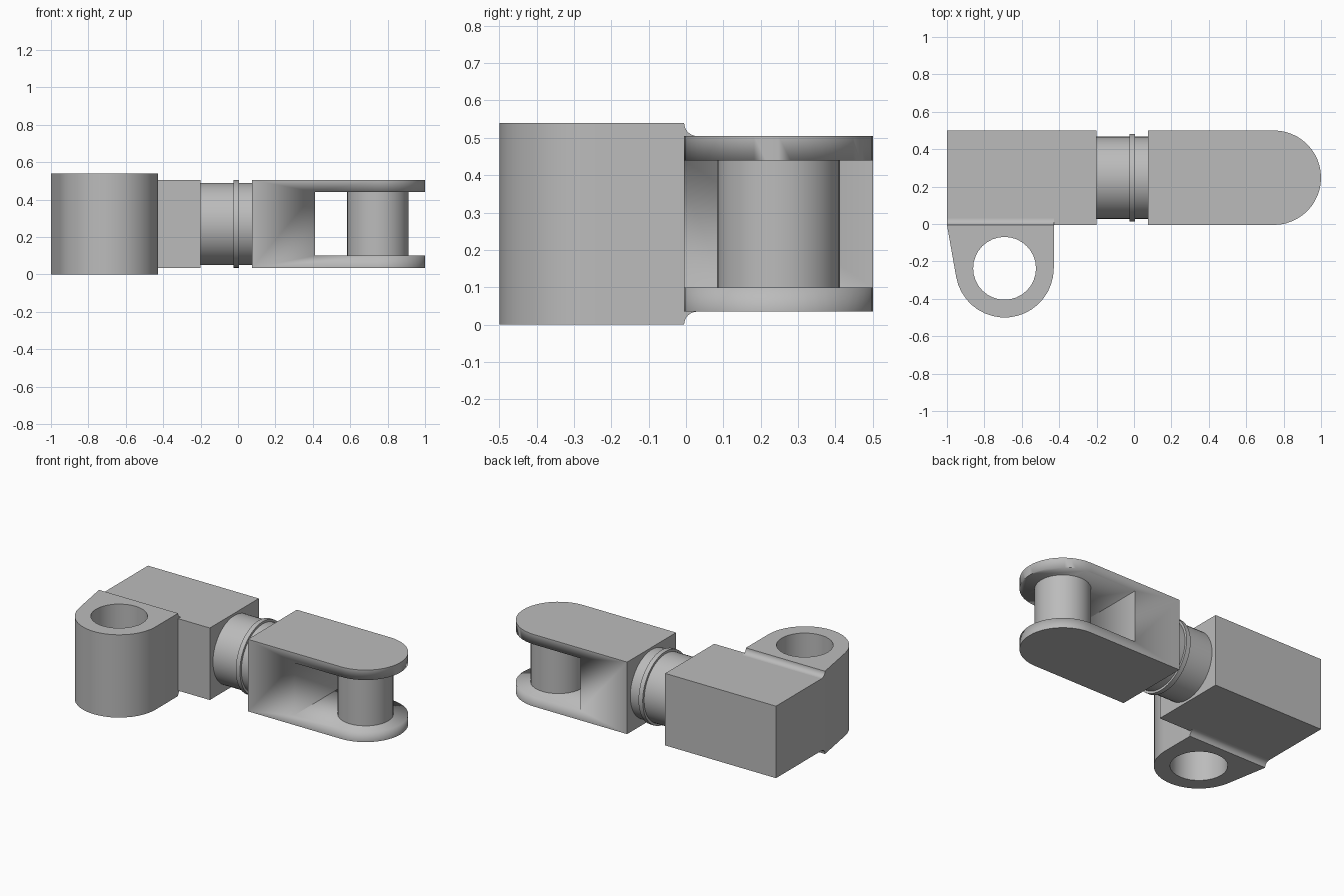
import bpy, bmesh
from math import sin, cos, atan2, acos, hypot, radians, pi
from mathutils import Matrix

if "Cube" in bpy.data.objects:
    bpy.data.objects.remove(bpy.data.objects["Cube"], do_unlink=True)

metal = bpy.data.materials.new("grey metal")
metal.use_nodes = True
grey = (0.5, 0.5, 0.5, 1)
metal.diffuse_color = grey
metal.node_tree.nodes["Principled BSDF"].inputs["Base Color"].default_value = grey

MID_Y, MID_Z = 0.2475, 0.27      # axis of the arm
FRONT, BACK = -0.005, 0.5        # depth of the arm
LOW, HIGH = 0.035, 0.505         # height of the arm
ALONG_X = Matrix(((0, 0, 1), (1, 0, 0), (0, 1, 0))).to_4x4()


def arc(cx, cy, r, start, end, n):
    return [(cx + r * cos(start + (end - start) * i / n),
             cy + r * sin(start + (end - start) * i / n)) for i in range(n + 1)]


def circle(cx, cy, r, n=32):
    return arc(cx, cy, r, 0, 2 * pi, n)[:-1]


def rect(x0, x1, y0, y1):
    return [(x0, y0), (x1, y0), (x1, y1), (x0, y1)]


def prism(name, loops, a, b, turn=None):
    """Extrude an outline, with optional holes, from a to b."""
    bm = bmesh.new()
    edges = []
    for loop in loops:
        vs = [bm.verts.new((p[0], p[1], a)) for p in loop]
        edges += [bm.edges.new((v, vs[i - 1])) for i, v in enumerate(vs)]
    if len(loops) == 1:
        bm.faces.new(vs)
    else:
        bmesh.ops.triangle_fill(bm, edges=edges, use_beauty=True)
    ext = bmesh.ops.extrude_face_region(bm, geom=bm.faces[:])["geom"]
    bmesh.ops.translate(bm, vec=(0, 0, b - a),
                        verts=[v for v in ext if isinstance(v, bmesh.types.BMVert)])
    if turn:
        bm.transform(turn)
    bmesh.ops.recalc_face_normals(bm, faces=bm.faces[:])
    mesh = bpy.data.meshes.new(name)
    bm.to_mesh(mesh)
    bm.free()
    mesh.materials.append(metal)
    ob = bpy.data.objects.new(name, mesh)
    bpy.context.collection.objects.link(ob)
    bpy.ops.object.select_all(action='DESELECT')
    ob.select_set(True)
    bpy.context.view_layer.objects.active = ob
    bpy.ops.object.shade_smooth_by_angle(angle=radians(30))
    return ob


# Square block
prism("block", [rect(-1, -0.2, FRONT, BACK)], LOW, HIGH)

# Bored lug: one slanted side tangent to the round end, one straight side
cx, cy, r = -0.692, -0.237, 0.263
dx, dy = -1 - cx, FRONT - cy
tangent = atan2(dy, dx) + acos(r / hypot(dx, dy))
outline = [(-1, FRONT)] + arc(cx, cy, r, tangent, 2 * pi, 18) + [(cx + r, FRONT)]
prism("lug", [outline, circle(cx, cy, 0.168)], 0, 2 * MID_Z)

# Hollow fillets joining lug and block, above and below
f = 0.035
curve = arc(FRONT + f, 2 * MID_Z, f, pi, 1.5 * pi, 8)
top = curve + [(FRONT + f, HIGH - 0.01), (FRONT, HIGH - 0.01)]
prism("upper_fillet", [top], -1, cx + r, ALONG_X)
prism("lower_fillet", [[(y, 2 * MID_Z - z) for y, z in top]], -1, cx + r, ALONG_X)

# Swivel neck with collar
prism("neck", [circle(MID_Y, MID_Z, 0.22, 48)], -0.21, 0.085, ALONG_X)
prism("collar", [circle(MID_Y, MID_Z, 0.235, 48)], -0.025, 0.005, ALONG_X)

# Round-ended fork with a slot cut through it
half = (BACK - FRONT) / 2
end = arc(1 - half, MID_Y, half, -pi / 2, pi / 2, 24)
fork = prism("fork", [[(0.075, FRONT)] + end + [(0.075, BACK)]], LOW, HIGH)
cutter = prism("slot_cutter", [rect(0.412, 1.2, -0.2, 0.7)], 0.1, 0.44)
cutter.hide_render = True
cutter.hide_set(True)
slot = fork.modifiers.new("slot", 'BOOLEAN')
slot.operation = 'DIFFERENCE'
slot.solver = 'EXACT'
slot.object = cutter
bpy.context.view_layer.objects.active = fork
fork.select_set(True)
bpy.ops.object.modifier_apply(modifier="slot")
bpy.data.objects.remove(cutter, do_unlink=True)

# Pin between the fork arms
prism("pin", [circle(1 - half, MID_Y, 0.165)], 0.09, 0.45)
